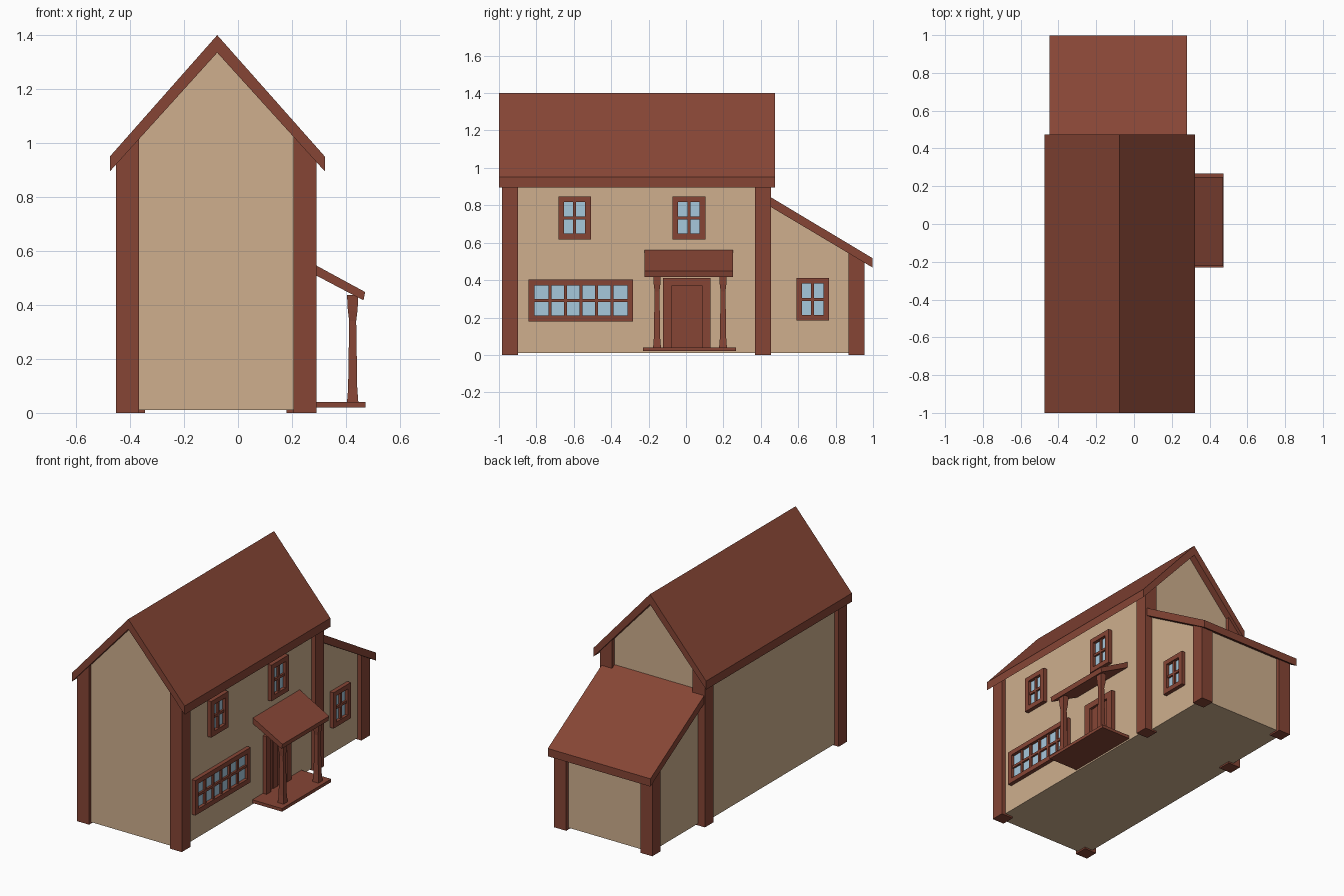
import bpy, bmesh
from mathutils import Vector

if "Cube" in bpy.data.objects:
    bpy.data.objects.remove(bpy.data.objects["Cube"])


def material(name, rgb):
    m = bpy.data.materials.new(name)
    m.diffuse_color = (*rgb, 1)
    m.use_nodes = True
    m.node_tree.nodes["Principled BSDF"].inputs["Base Color"].default_value = m.diffuse_color
    return m


WOOD = material("red_wood", (0.24, 0.06, 0.036))
WALL = material("plaster", (0.62, 0.43, 0.27))
GLASS = material("glass", (0.38, 0.58, 0.72))


def make(name, bm, mat):
    bmesh.ops.recalc_face_normals(bm, faces=bm.faces)
    me = bpy.data.meshes.new(name)
    bm.to_mesh(me)
    bm.free()
    me.materials.append(mat)
    ob = bpy.data.objects.new(name, me)
    bpy.context.collection.objects.link(ob)
    return ob


def add_box(bm, x, y, z):
    res = bmesh.ops.create_cube(bm, size=1)
    for v in res["verts"]:
        v.co = Vector([lo + (c + 0.5) * (hi - lo) for c, (lo, hi) in zip(v.co, (x, y, z))])


def boxes(name, mat, *items):
    bm = bmesh.new()
    for b in items:
        add_box(bm, *b)
    return make(name, bm, mat)


def prism(name, mat, pts, lo, hi, axis="y"):
    """Extrude a profile: (x, z) points along y, or (y, z) points along x."""
    bm = bmesh.new()
    put = (lambda p, d: (p[0], d, p[1])) if axis == "y" else (lambda p, d: (d, p[0], p[1]))
    f = bm.faces.new([bm.verts.new(put(p, lo)) for p in pts])
    ext = bmesh.ops.extrude_face_region(bm, geom=[f])["geom"]
    off = Vector((0, hi - lo, 0)) if axis == "y" else Vector((hi - lo, 0, 0))
    bmesh.ops.translate(bm, vec=off, verts=[e for e in ext if isinstance(e, bmesh.types.BMVert)])
    return make(name, bm, mat)


RIDGE = -0.077


def under(x):  # underside of the main roof
    return 1.335 - 1.11 * abs(x - RIDGE) + 0.008


def lean(y):  # underside of the lean-to roof
    return 0.79 - 0.585 * (y - 0.455) + 0.008


# Main house body and gable roof
xl, xr = -0.425, 0.262
prism("house_walls", WALL, [(xl, 0.01), (xr, 0.01), (xr, under(xr)), (RIDGE, under(RIDGE)),
                            (xl, under(xl))], -0.965, 0.43)
prism("main_roof", WOOD, [(RIDGE, 1.4), (-0.475, 0.95), (-0.475, 0.895), (RIDGE, 1.335),
                          (0.322, 0.895), (0.322, 0.95)], -1.0, 0.475)

# Main corner posts with tops cut to the roof slope
for side, (a, b) in (("left", (-0.453, -0.366)), ("right", (0.205, 0.29))):
    for end, (y0, y1) in (("front", (-0.983, -0.897)), ("back", (0.37, 0.455))):
        prism(f"{end}_{side}_post", WOOD, [(a, 0), (b, 0), (b, under(b)), (a, under(a))], y0, y1)

# Lean-to body, roof and posts
prism("lean_to_walls", WALL, [(0.42, 0.01), (0.93, 0.01), (0.93, lean(0.93)), (0.42, lean(0.42))],
      -0.402, 0.238, "x")
prism("lean_to_roof", WOOD, [(0.43, 0.857), (0.43, 0.805), (0.998, 0.467), (0.998, 0.517)],
      -0.447, 0.28, "x")
for side, (a, b) in (("left", (-0.43, -0.345)), ("right", (0.18, 0.265))):
    prism(f"lean_to_{side}_post", WOOD, [(0.87, 0), (0.955, 0), (0.955, lean(0.955)),
                                         (0.87, lean(0.87))], a, b, "x")


# Windows: frame, glazing bars and glass, all on the right side
def window(name, x, y0, y1, z0, z1, columns):
    f, t = 0.031, 0.008
    out = (x - 0.01, x + 0.026)
    bar = (x - 0.005, x + 0.018)
    parts = [(out, (y0, y0 + f), (z0, z1)), (out, (y1 - f, y1), (z0, z1)),
             (out, (y0 + f, y1 - f), (z0, z0 + f)), (out, (y0 + f, y1 - f), (z1 - f, z1))]
    zm = (z0 + z1) / 2
    parts.append((bar, (y0 + f, y1 - f), (zm - t, zm + t)))
    for i in range(1, columns):
        y = y0 + f + (y1 - y0 - 2 * f) * i / columns
        parts.append((bar, (y - t, y + t), (z0 + f, z1 - f)))
    boxes(name + "_frame", WOOD, *parts)
    boxes(name + "_glass", GLASS, ((x - 0.005, x + 0.006), (y0 + 0.02, y1 - 0.02),
                                   (z0 + 0.02, z1 - 0.02)))


window("upper_window_front", xr, -0.682, -0.508, 0.617, 0.848, 2)
window("upper_window_back", xr, -0.073, 0.103, 0.617, 0.848, 2)
window("long_window", xr, -0.842, -0.283, 0.18, 0.403, 6)
window("lean_to_window", 0.238, 0.59, 0.765, 0.183, 0.412, 2)

# Door: frame with upright planks
fx = (0.25, 0.288)
boxes("door_frame", WOOD, (fx, (-0.122, -0.075), (0.04, 0.41)), (fx, (0.085, 0.132), (0.04, 0.41)),
      (fx, (-0.075, 0.085), (0.37, 0.41)))
boxes("door_planks", WOOD, *[((0.25, 0.27 + 0.005 * (i % 2)), (-0.075 + 0.04 * i, -0.035 + 0.04 * i),
                              (0.04, 0.37)) for i in range(4)])

# Porch floor, sloping roof and flared posts
boxes("porch_floor", WOOD, ((0.25, 0.473), (-0.23, 0.267), (0.02, 0.04)))
prism("porch_roof", WOOD, [(0.25, 0.568), (0.25, 0.53), (0.465, 0.417), (0.471, 0.448)], -0.223, 0.25)
for name, yc in (("front", -0.155), ("back", 0.198)):
    bm = bmesh.new()
    rings = []
    for z, h in ((0.04, 0.021), (0.09, 0.017), (0.34, 0.013), (0.38, 0.018), (0.437, 0.021)):
        rings.append([bm.verts.new((0.425 + sx * h, yc + sy * h, z))
                      for sx, sy in ((-1, -1), (1, -1), (1, 1), (-1, 1))])
    for lo, hi in zip(rings, rings[1:]):
        for i in range(4):
            j = (i + 1) % 4
            bm.faces.new((lo[i], lo[j], hi[j], hi[i]))
    bm.faces.new(rings[0])
    bm.faces.new(rings[-1])
    make(f"porch_{name}_post", bm, WOOD)
